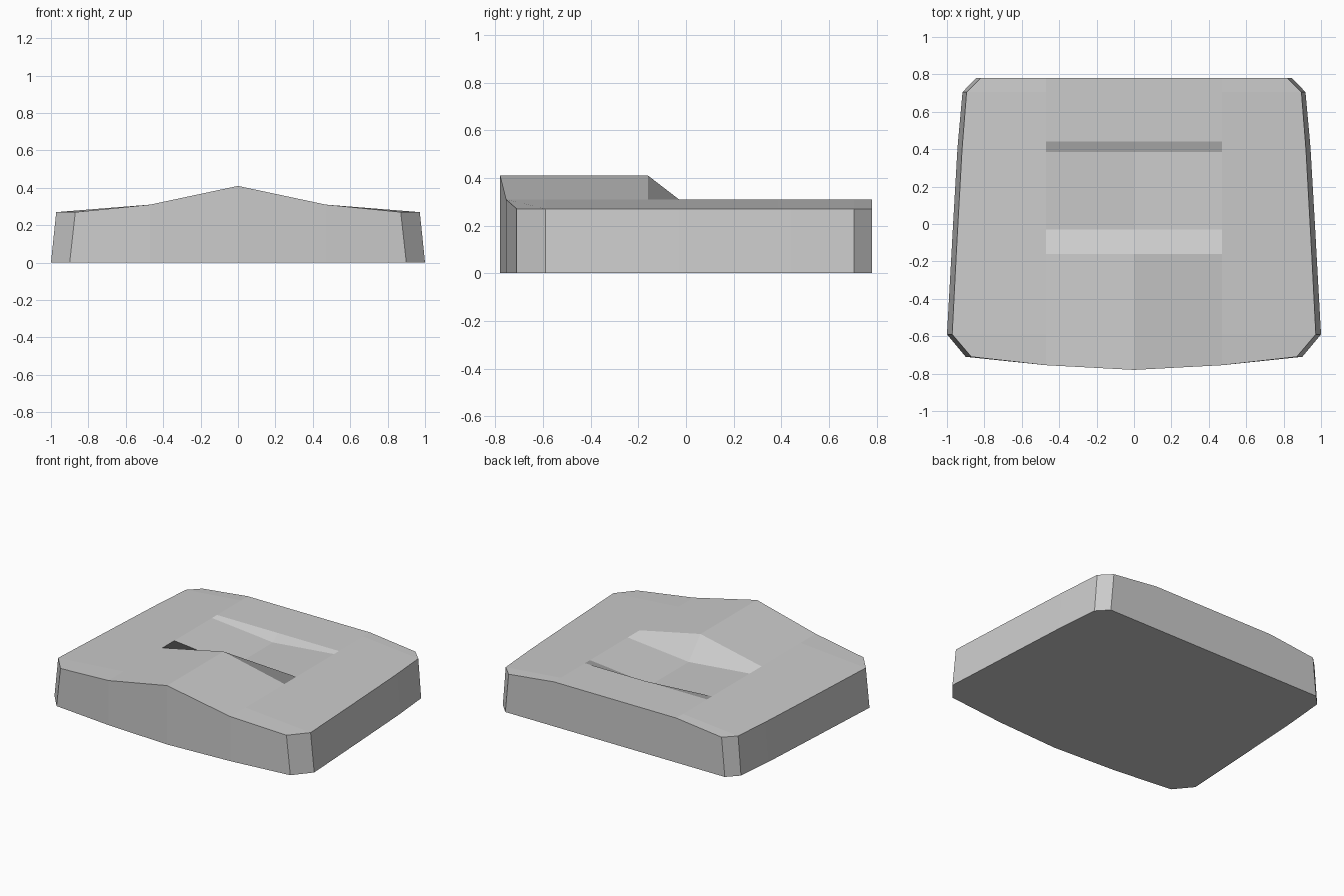
import bpy
import bmesh

if "Cube" in bpy.data.objects:
    bpy.data.objects.remove(bpy.data.objects["Cube"])

MID = 0.47      # half width of the raised / recessed middle band
# Cross-sections, front to back:
# centre y, centre z, mid y, edge y, edge x on top, edge x at bottom
SECTIONS = [
    (-0.78, 0.41, -0.755, -0.71, 0.87, 0.90),
    (-0.59, 0.41, -0.59, -0.59, 0.972, 1.00),
    (-0.16, 0.41, -0.16, -0.16, 0.95, 0.976),
    (-0.03, 0.265, -0.03, -0.03, 0.943, 0.969),
    (0.385, 0.265, 0.385, 0.385, 0.92, 0.945),
    (0.44, 0.31, 0.44, 0.44, 0.916, 0.941),
    (0.705, 0.31, 0.705, 0.705, 0.895, 0.917),
    (0.78, 0.31, 0.78, 0.78, 0.82, 0.845),
]


def mirrored_row(bm, centre, mid, edge):
    """Five vertices from left edge to right edge."""
    right = [mid, edge]
    left = [(-x, y, z) for x, y, z in reversed(right)]
    return [bm.verts.new(p) for p in left + [centre] + right]


bm = bmesh.new()
loops = []
for cy, cz, my, ey, x_top, x_bot in SECTIONS:
    top = mirrored_row(bm, (0, cy, cz), (MID, my, 0.31), (x_top, ey, 0.27))
    bottom = mirrored_row(bm, (0, cy, 0), (MID, my, 0), (x_bot, ey, 0))
    loops.append((top, bottom))

# Top, underside and side walls
for (t0, b0), (t1, b1) in zip(loops, loops[1:]):
    ring0 = t0 + b0[::-1]
    ring1 = t1 + b1[::-1]
    n = len(ring0)
    for i in range(n):
        j = (i + 1) % n
        bm.faces.new((ring0[i], ring0[j], ring1[j], ring1[i]))

# Front and back walls
for top, bottom in (loops[0], loops[-1]):
    for i in range(4):
        bm.faces.new((top[i], top[i + 1], bottom[i + 1], bottom[i]))

bmesh.ops.recalc_face_normals(bm, faces=bm.faces[:])
mesh = bpy.data.meshes.new("hood_panel")
bm.to_mesh(mesh)
bm.free()
panel = bpy.data.objects.new("hood_panel", mesh)
bpy.context.collection.objects.link(panel)
